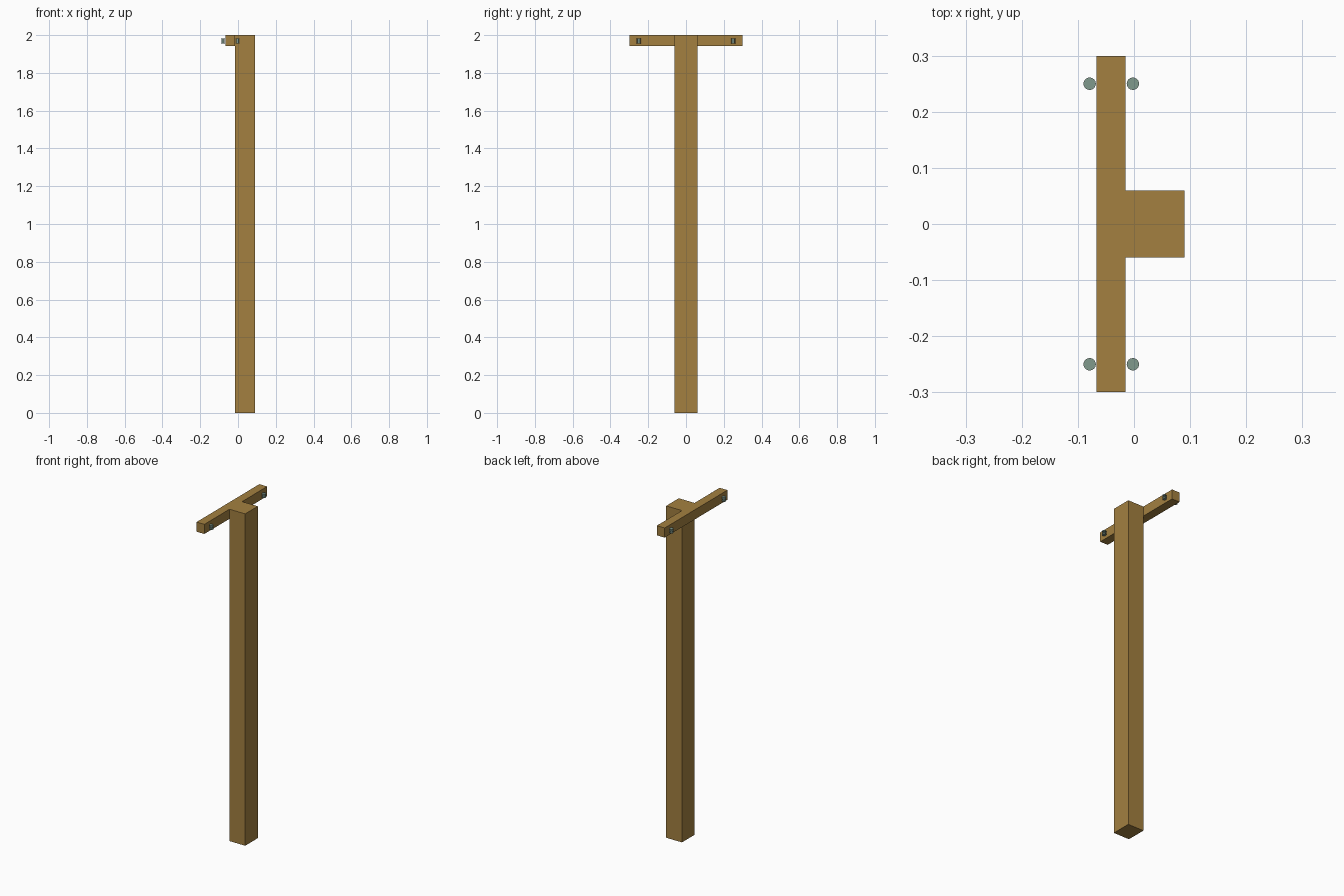
import bpy
import bmesh
from mathutils import Matrix

if "Cube" in bpy.data.objects:
    bpy.data.objects.remove(bpy.data.objects["Cube"])


def material(name, rgb):
    m = bpy.data.materials.new(name)
    m.diffuse_color = (*rgb, 1.0)
    m.use_nodes = True
    m.node_tree.nodes["Principled BSDF"].inputs["Base Color"].default_value = m.diffuse_color
    return m


wood = material("brown wood", (0.366, 0.216, 0.051))
glass = material("grey green glass", (0.216, 0.319, 0.262))


def finish(bm, name, mat):
    mesh = bpy.data.meshes.new(name)
    bm.to_mesh(mesh)
    bm.free()
    mesh.materials.append(mat)
    obj = bpy.data.objects.new(name, mesh)
    bpy.context.collection.objects.link(obj)
    return obj


def box(name, lo, hi, mat):
    bm = bmesh.new()
    size = [b - a for a, b in zip(lo, hi)]
    mid = [(a + b) / 2 for a, b in zip(lo, hi)]
    bmesh.ops.create_cube(bm, size=1, matrix=Matrix.Translation(mid) @ Matrix.Diagonal((*size, 1)))
    return finish(bm, name, mat)


def insulator(name, x, y):
    # three stacked discs on a thin core
    bm = bmesh.new()
    parts = [(0.011, 0.005, z) for z in (1.959, 1.969, 1.979)] + [(0.006, 0.022, 1.969)]
    for radius, depth, z in parts:
        bmesh.ops.create_cone(bm, cap_ends=True, segments=24, radius1=radius, radius2=radius,
                              depth=depth, matrix=Matrix.Translation((x, y, z)))
    obj = finish(bm, name, glass)
    bpy.context.view_layer.objects.active = obj
    obj.select_set(True)
    bpy.ops.object.shade_smooth_by_angle()
    obj.select_set(False)


# Upright post and crossarm
box("post", (-0.015, -0.06, 0), (0.09, 0.06, 2), wood)
box("crossarm", (-0.067, -0.299, 1.942), (-0.015, 0.299, 2), wood)

# Insulators either side of each crossarm end
for side, x in (("outer", -0.079), ("inner", -0.002)):
    for end, y in (("front", -0.25), ("back", 0.25)):
        insulator(f"{side}_{end}_insulator", x, y)
